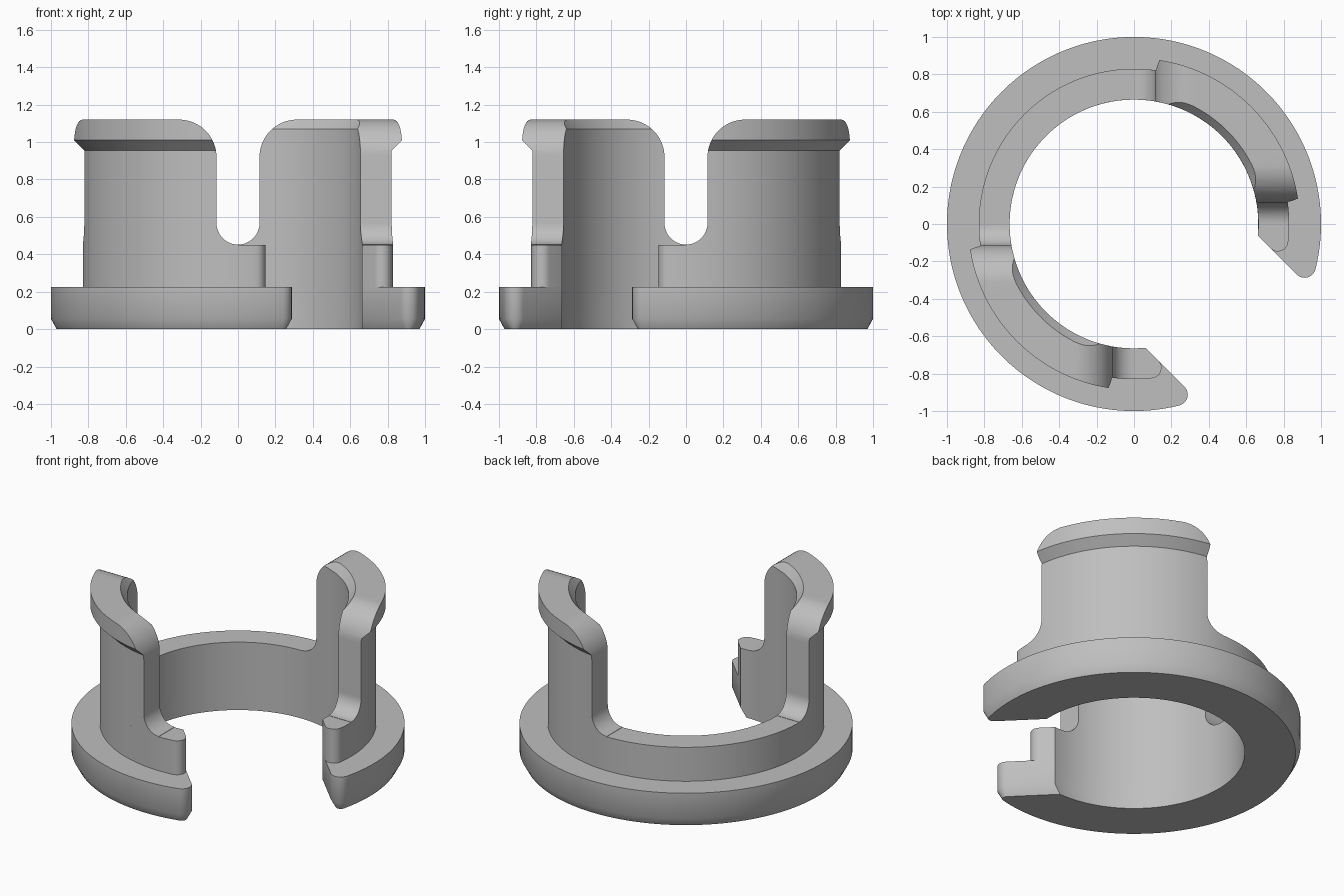
import bpy, bmesh
from math import sin, cos, pi, sqrt, asin, atan2
from mathutils import Matrix, Vector

cube = bpy.data.objects.get("Cube")
if cube:
    bpy.data.objects.remove(cube)

R_IN, R_WALL, R_FLANGE, R_LIP = 0.665, 0.83, 1.0, 0.887
Z_FLANGE, Z_WALL, Z_TOP = 0.225, 0.45, 1.12
GAP = 0.424          # half width of the opening
SLOT = 0.115         # half width of the slots beside the tabs

grey = bpy.data.materials.new("plain grey")
grey.use_nodes = True
colour = (0.52, 0.52, 0.52, 1)
grey.diffuse_color = colour
grey.node_tree.nodes["Principled BSDF"].inputs["Base Color"].default_value = colour


def make_object(name, bm):
    bmesh.ops.recalc_face_normals(bm, faces=bm.faces)
    mesh = bpy.data.meshes.new(name)
    bm.to_mesh(mesh)
    bm.free()
    mesh.materials.append(grey)
    obj = bpy.data.objects.new(name, mesh)
    bpy.context.collection.objects.link(obj)
    return obj


def smooth(obj):
    bpy.ops.object.select_all(action='DESELECT')
    obj.select_set(True)
    bpy.context.view_layer.objects.active = obj
    bpy.ops.object.shade_smooth_by_angle(angle=pi / 6)


def arc(cx, cy, r, start, end, steps):
    angles = [start + (end - start) * i / steps for i in range(steps + 1)]
    return [(cx + r * cos(a), cy + r * sin(a)) for a in angles]


def c_outline(r_out, gap, fillet):
    """Open ring with rounded outer tips, opening towards +x -y."""
    v = gap + fillet
    u = sqrt((r_out - fillet) ** 2 - v ** 2)
    c = atan2(v, u)
    a = asin(gap / R_IN)
    pts = arc(u, v, fillet, -pi / 2, c, 8)
    pts += arc(0, 0, r_out, c, 2 * pi - c, 128)[1:-1]
    pts += arc(u, -v, fillet, -c, pi / 2, 8)
    pts += arc(0, 0, R_IN, 2 * pi - a, a, 128)
    turn = Matrix.Rotation(-pi / 4, 3, 'Z')
    return [turn @ Vector((x, y, 0)) for x, y in pts]


def loft(layers):
    """Skin a stack of matching closed loops and cap both ends."""
    bm = bmesh.new()
    loops = [[bm.verts.new(p) for p in layer] for layer in layers]
    n = len(loops[0])
    for low, high in zip(loops, loops[1:]):
        for i in range(n):
            j = (i + 1) % n
            bm.faces.new((low[i], low[j], high[j], high[i]))
    bm.faces.new(loops[0])
    bm.faces.new(loops[-1])
    bmesh.ops.remove_doubles(bm, verts=bm.verts, dist=1e-5)
    return bm


# Flange with chamfered bottom edge, stepping in to the low wall
chamfer = 0.03
stack = [(R_FLANGE - chamfer, GAP + chamfer, 0.03, 0),
         (R_FLANGE, GAP, 0.06, 0.055),
         (R_FLANGE, GAP, 0.06, Z_FLANGE),
         (R_WALL, GAP, 0.055, Z_FLANGE),
         (R_WALL, GAP, 0.055, Z_WALL)]
layers = [[p + Vector((0, 0, z)) for p in c_outline(r, g, f)] for r, g, f, z in stack]
smooth(make_object("flange_and_wall", loft(layers)))

# Side profile of a tab: flared foot, straight side, rounded shoulder
foot = arc(0, Z_WALL + SLOT + 0.002, SLOT, -pi / 2, 0, 12)
shoulder = arc(SLOT + 0.2, Z_TOP - 0.2, 0.2, pi, pi / 2, 16)
side = [(-0.1, 0.3), (-0.1, foot[0][1])] + foot + shoulder[:-1]
side += [(SLOT + 0.2, Z_TOP + 0.0005), (1.2, Z_TOP + 0.1), (1.2, 0.3)]


def side_mask(name, along_y):
    def place(a, z, d):
        return (a, d, z) if along_y else (d, a, z)
    return make_object(name, loft([[place(a, z, d) for a, z in side] for d in (-0.2, 1.3)]))


# Snap tab: quarter sweep of the lipped section, trimmed by both side profiles
section = [(R_IN, Z_WALL), (R_WALL, Z_WALL), (R_WALL, 0.955), (R_LIP, 1.01),
           (R_LIP, Z_TOP), (0.705, Z_TOP), (R_IN, 1.07)]
steps = 36
sweep = [[(r * cos(a), r * sin(a), z) for r, z in section]
         for a in (pi / 2 * i / steps for i in range(steps + 1))]
blank = make_object("tab_blank", loft(sweep))
masks = [side_mask("mask_x", True), side_mask("mask_y", False)]
for mask in masks:
    mod = blank.modifiers.new("trim", 'BOOLEAN')
    mod.operation = 'INTERSECT'
    mod.solver = 'EXACT'
    mod.object = mask
bpy.context.view_layer.update()
depsgraph = bpy.context.evaluated_depsgraph_get()
trimmed = bpy.data.meshes.new_from_object(blank.evaluated_get(depsgraph))
for helper in masks + [blank]:
    bpy.data.objects.remove(helper)

for name, turn in (("back_left_tab", 0), ("front_right_tab", pi)):
    bm = bmesh.new()
    bm.from_mesh(trimmed)
    hidden = [f for f in bm.faces if all(v.co.z < Z_WALL + 0.0005 for v in f.verts)]
    bmesh.ops.delete(bm, geom=hidden, context='FACES')
    bmesh.ops.rotate(bm, verts=bm.verts, matrix=Matrix.Rotation(turn, 3, 'Z'))
    mesh = bpy.data.meshes.new(name)
    bm.to_mesh(mesh)
    bm.free()
    mesh.materials.clear()
    mesh.materials.append(grey)
    tab = bpy.data.objects.new(name, mesh)
    bpy.context.collection.objects.link(tab)
    smooth(tab)
